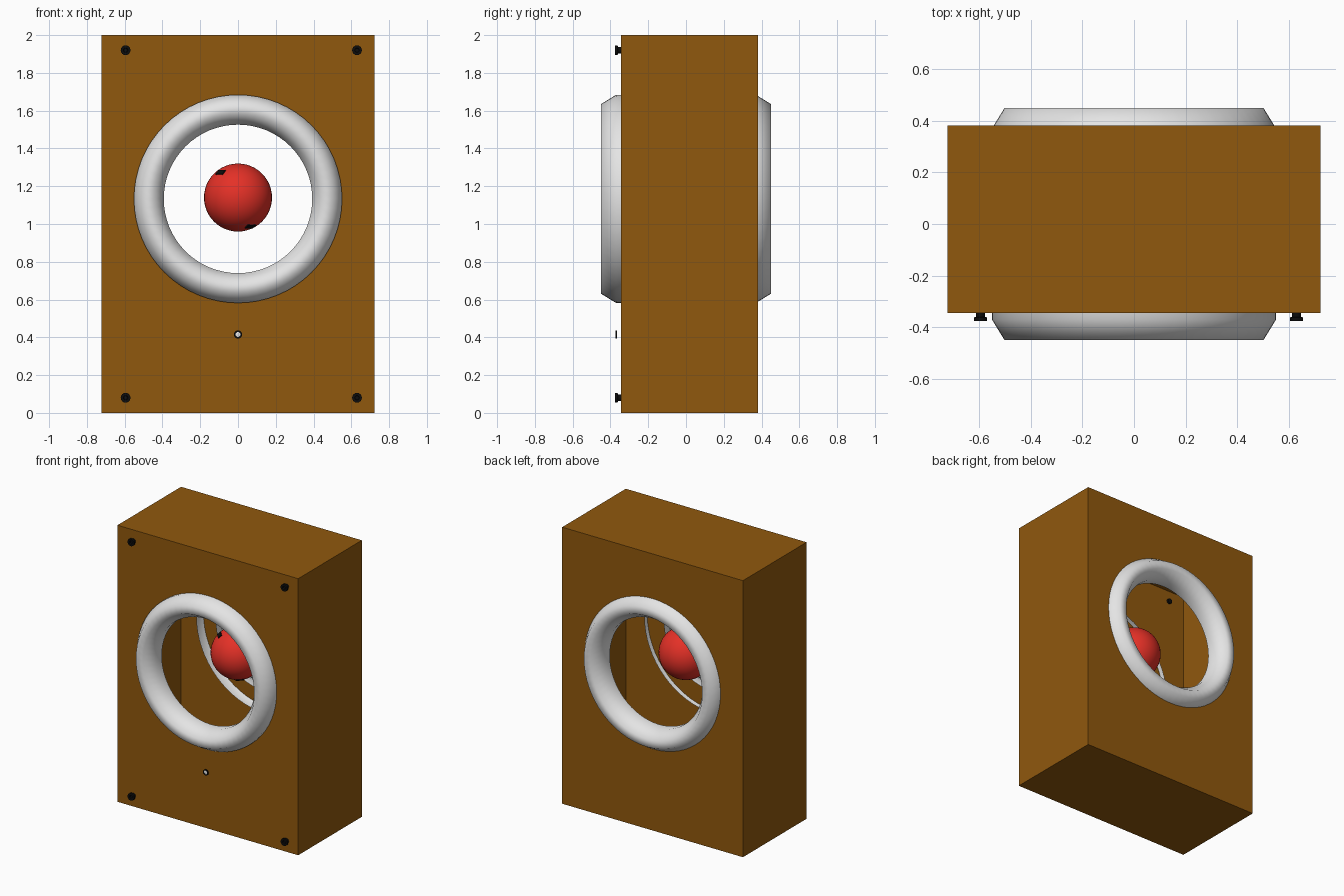
import bpy, bmesh, math
from mathutils import Matrix, Vector

if "Cube" in bpy.data.objects:
    bpy.data.objects.remove(bpy.data.objects["Cube"])


def mat(name, col):
    m = bpy.data.materials.new(name)
    m.diffuse_color = (*col, 1)
    m.use_nodes = True
    m.node_tree.nodes["Principled BSDF"].inputs["Base Color"].default_value = m.diffuse_color
    return m


BROWN = mat("brown_wood", (0.28, 0.098, 0.004))
GREY = mat("light_grey", (0.78, 0.78, 0.78))
RED = mat("red", (0.78, 0.03, 0.02))
BLACK = mat("black", (0.004, 0.004, 0.004))

CZ = 1.133                 # height of the ring centre
W, Y0, Y1, H = 0.723, -0.345, 0.382, 2.0


def finish(name, bm, material, smooth=None):
    me = bpy.data.meshes.new(name)
    bm.to_mesh(me)
    bm.free()
    ob = bpy.data.objects.new(name, me)
    bpy.context.collection.objects.link(ob)
    me.materials.append(material)
    if smooth:
        bpy.context.view_layer.objects.active = ob
        ob.select_set(True)
        bpy.ops.object.shade_smooth_by_angle(angle=math.radians(smooth))
        ob.select_set(False)
    return ob


def lathe(name, profile, centre, material, segs, smooth, closed=False):
    """Spin (radius, y) points round the y axis."""
    bm = bmesh.new()
    rows = []
    for i in range(segs):
        a = 2 * math.pi * i / segs
        rows.append([bm.verts.new((centre[0] + r * math.cos(a), centre[1] + y,
                                   centre[2] + r * math.sin(a))) for r, y in profile])
    n = len(profile)
    for i in range(segs):
        p, q = rows[i], rows[(i + 1) % segs]
        for j in range(n if closed else n - 1):
            k = (j + 1) % n
            bm.faces.new((p[j], p[k], q[k], q[j]))
    bmesh.ops.remove_doubles(bm, verts=bm.verts, dist=1e-5)
    bmesh.ops.recalc_face_normals(bm, faces=bm.faces)
    return finish(name, bm, material, smooth)


# hollow box with a round opening in the front and back walls
bm = bmesh.new()
corners = []
for y in (Y0, Y1):
    loop = [bm.verts.new(c) for c in ((-W, y, 0), (W, y, 0), (W, y, H), (-W, y, H))]
    hole = [bm.verts.new((0.41 * math.cos(2 * math.pi * i / 64), y,
                          CZ + 0.41 * math.sin(2 * math.pi * i / 64))) for i in range(64)]
    edges = [bm.edges.new((l[i], l[(i + 1) % len(l)])) for l in (loop, hole) for i in range(len(l))]
    bmesh.ops.triangle_fill(bm, edges=edges, use_beauty=True)
    corners.append(loop)
for i in range(4):
    j = (i + 1) % 4
    bm.faces.new((corners[0][i], corners[0][j], corners[1][j], corners[1][i]))
bmesh.ops.recalc_face_normals(bm, faces=bm.faces)
finish("box", bm, BROWN)

# rounded trim rings, open at the back, pushed through the walls
for name, s in (("front_ring", -1), ("back_ring", 1)):
    prof = [(0.551, 0.31), (0.551, 0.37), (0.502, 0.45), (0.445, 0.45), (0.393, 0.37), (0.393, 0.31)]
    lathe(name, [(r, s * y) for r, y in prof], (0, 0, CZ), GREY, 64, 70)

# red ball floating in the opening
bm = bmesh.new()
bmesh.ops.create_uvsphere(bm, u_segments=40, v_segments=24, radius=0.18,
                          matrix=Matrix.Translation((0, 0, 1.14)))
finish("ball", bm, RED, 60)

# small black marks on the ball
for i, (x, z) in enumerate(((-0.092, 0.133), (0.065, -0.153))):
    y = -math.sqrt(0.18 ** 2 - x * x - z * z)
    n = Vector((x, y, z))
    bm = bmesh.new()
    bmesh.ops.create_cube(bm, size=1, matrix=Matrix.Translation(n + Vector((0, 0, 1.14)))
                          @ n.to_track_quat('Z', 'Y').to_matrix().to_4x4()
                          @ Matrix.Diagonal((0.055, 0.03, 0.008, 1)))
    finish(f"ball_mark_{i}", bm, BLACK)

# corner screws with recessed heads, tips reaching inside the wall
screw = [(0, -0.33), (0.018, -0.33), (0.018, -0.36), (0.026, -0.362), (0.026, -0.376),
         (0.012, -0.376), (0.010, -0.366), (0, -0.366)]
for x in (-0.595, 0.63):
    for z in (0.08, 1.92):
        lathe("screw", screw, (x, 0, z), BLACK, 16, 30)

# small indicator below the ring: pale button in a black rim
rim = [(0.021, -0.366), (0.021, -0.372), (0.013, -0.372), (0.013, -0.366)]
lathe("button_rim", rim, (0, 0, 0.415), BLACK, 20, 30, closed=True)
lathe("button", [(0, -0.366), (0.013, -0.366), (0.013, -0.37), (0, -0.373)],
      (0, 0, 0.415), GREY, 20, 30)
